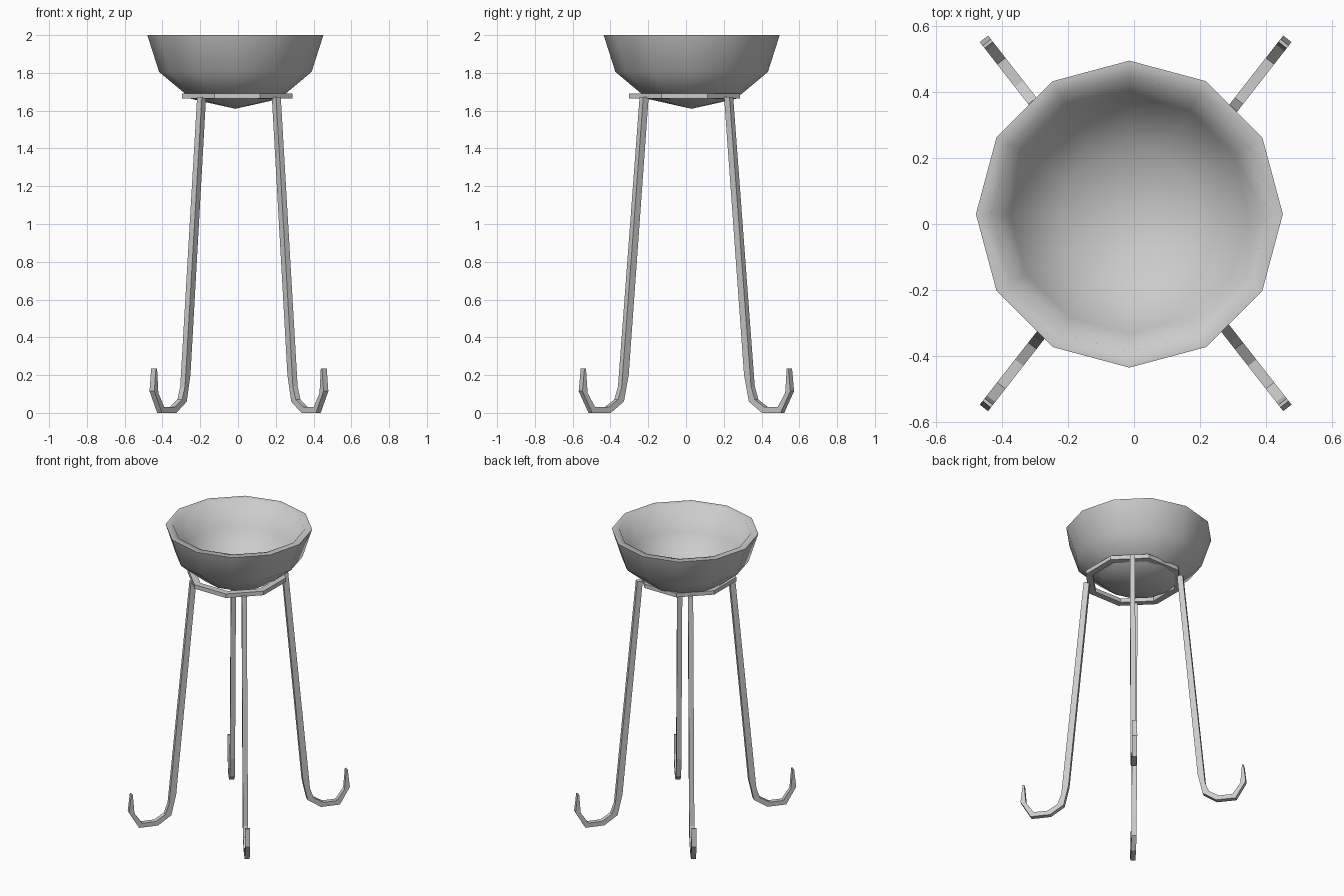
import bpy, bmesh
from math import sin, cos, radians, pi

if "Cube" in bpy.data.objects:
    bpy.data.objects.remove(bpy.data.objects["Cube"])


def make_object(name, verts, faces):
    mesh = bpy.data.meshes.new(name)
    bm = bmesh.new()
    vs = [bm.verts.new(v) for v in verts]
    for f in faces:
        bm.faces.new([vs[i] for i in f])
    bmesh.ops.remove_doubles(bm, verts=bm.verts, dist=1e-5)
    bmesh.ops.dissolve_degenerate(bm, edges=bm.edges, dist=1e-5)
    bmesh.ops.recalc_face_normals(bm, faces=bm.faces)
    bm.to_mesh(mesh)
    bm.free()
    ob = bpy.data.objects.new(name, mesh)
    bpy.context.collection.objects.link(ob)
    return ob


def lathe(name, profile, sides, center, start=0.0, closed=False):
    n = len(profile)
    verts, faces = [], []
    for k in range(sides):
        a = start + 2 * pi * k / sides
        verts += [(center[0] + r * cos(a), center[1] + r * sin(a), z) for r, z in profile]
    for k in range(sides):
        a, b = k * n, (k + 1) % sides * n
        for i in range(n if closed else n - 1):
            j = (i + 1) % n
            faces.append((a + i, b + i, b + j, a + j))
    return make_object(name, verts, faces)


def leg(name, sx, sy):
    # Paired inner/outer profile points: (s_in, z_in, s_out, z_out), s runs outward
    path = [(.266, 1.672, .302, 1.672), (.400, .20, .447, .14), (.432, .06, .472, .07),
            (.520, 0, .537, .03), (.645, 0, .625, .03), (.711, .115, .676, .105),
            (.697, .236, .687, .236)]
    ux, uy, half = cos(radians(52)), sin(radians(52)), .016
    verts, faces = [], []
    for s0, z0, s1, z1 in path:
        for s, z, w in ((s0, z0, half), (s1, z1, half), (s1, z1, -half), (s0, z0, -half)):
            x, y = .023 + s * ux - w * uy, s * uy + w * ux
            verts.append((sx * x + .005, sy * y + .002, z))
    for k in range(len(path) - 1):
        a, b = 4 * k, 4 * k + 4
        for i in range(4):
            j = (i + 1) % 4
            faces.append((a + i, a + j, b + j, b + i))
    last = 4 * len(path) - 4
    faces += [(0, 1, 2, 3), tuple(range(last, last + 4))]
    return make_object(name, verts, faces)


# Bowl: half-sphere shell with a flat rim
R, D, T = .466, .39, .047
outer = [(R * cos(radians(a)), 2 - D * sin(radians(a))) for a in (90, 60, 30, 0)]
inner = [((R - T) * cos(radians(a)), 2 - (D - T) * sin(radians(a))) for a in (0, 30, 60, 90)]
bowl = lathe("bowl", outer + inner, 12, (-.014, .03))
bpy.context.view_layer.objects.active = bowl
bowl.select_set(True)
bpy.ops.object.shade_smooth_by_angle(angle=radians(80))
bowl.select_set(False)

# Octagonal support ring
lathe("support_ring", [(.318, 1.664), (.318, 1.692), (.272, 1.692), (.272, 1.664)],
      8, (-.004, -.008), start=pi / 8, closed=True)

# Four splayed legs ending in upturned hooks
for yname, sy in (("front", -1), ("back", 1)):
    for xname, sx in (("left", -1), ("right", 1)):
        leg(f"{yname}_{xname}_leg", sx, sy)
